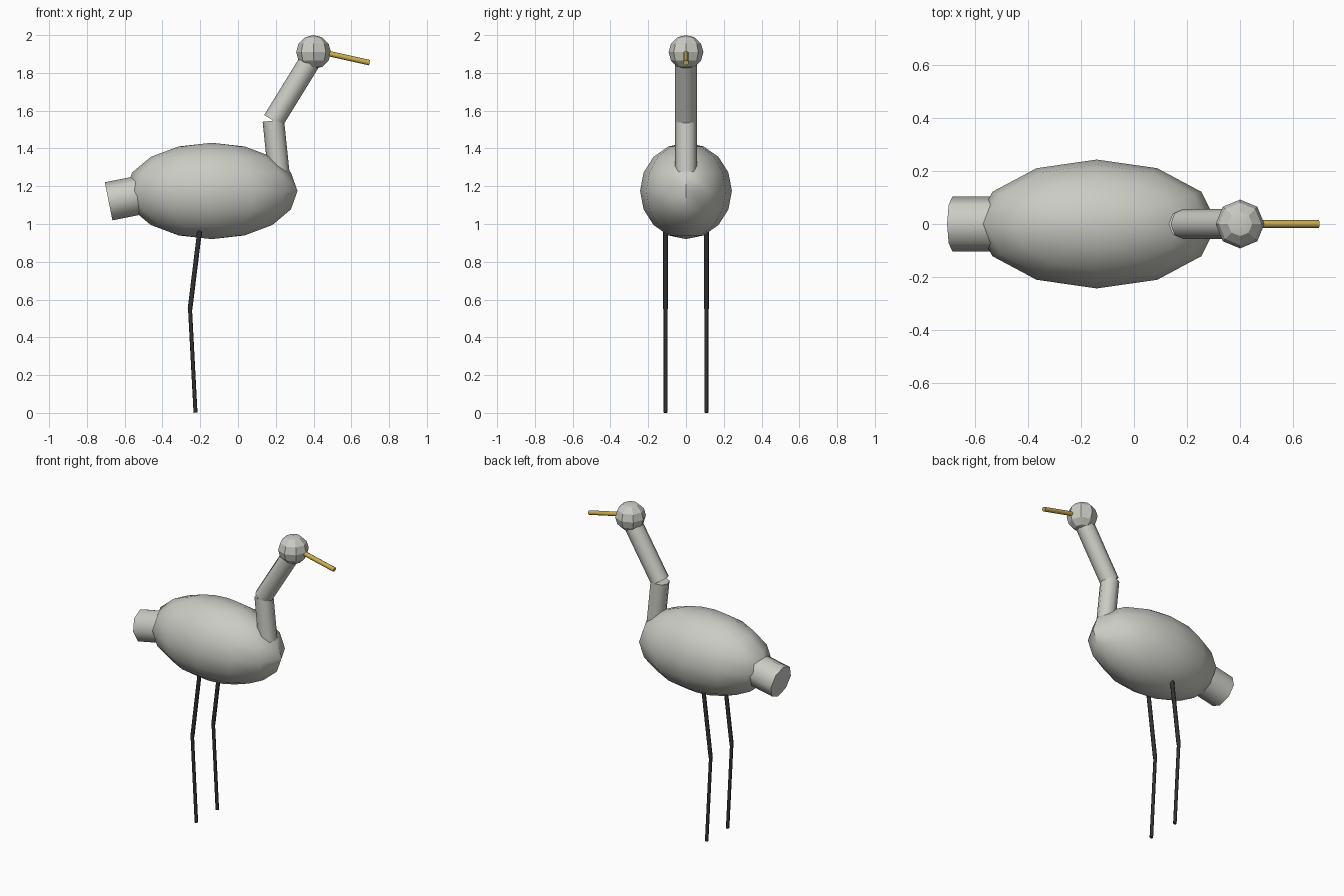
import bpy
import math
from mathutils import Vector

cube = bpy.data.objects.get("Cube")
if cube:
    bpy.data.objects.remove(cube, do_unlink=True)


def make_material(name, rgb, roughness=0.7):
    mat = bpy.data.materials.new(name)
    mat.use_nodes = True
    color = (*rgb, 1.0)
    mat.diffuse_color = color
    bsdf = mat.node_tree.nodes["Principled BSDF"]
    bsdf.inputs["Base Color"].default_value = color
    bsdf.inputs["Roughness"].default_value = roughness
    return mat


feather_grey = make_material("pale_grey", (0.60, 0.60, 0.56))
leg_black = make_material("charcoal", (0.03, 0.03, 0.033))
beak_gold = make_material("ochre_yellow", (0.60, 0.42, 0.08))


def finish(name, mat, angle):
    obj = bpy.context.object
    obj.name = name
    obj.data.name = name
    obj.data.materials.append(mat)
    bpy.ops.object.shade_smooth_by_angle(angle=math.radians(angle))
    return obj


def ball(name, center, size, segments, rings, mat, angle):
    """Low-poly ellipsoid with its poles up and down."""
    bpy.ops.mesh.primitive_uv_sphere_add(
        segments=segments, ring_count=rings, radius=1, location=center)
    bpy.context.object.scale = size
    bpy.ops.object.transform_apply(location=False, rotation=False, scale=True)
    return finish(name, mat, angle)


def rod(name, start, end, radius, mat, sides=8, angle=50):
    """Cylinder between two points that share the same y."""
    a, b = Vector(start), Vector(end)
    d = b - a
    bpy.ops.mesh.primitive_cylinder_add(
        vertices=sides, radius=radius, depth=d.length,
        location=(a + b) / 2, rotation=(0, math.atan2(d.x, d.z), 0))
    return finish(name, mat, angle)


# Body and tail
ball("body", (-0.14, 0, 1.175), (0.455, 0.243, 0.255), 12, 8, feather_grey, 38)
rod("tail", (-0.685, 0, 1.12), (-0.50, 0, 1.157), 0.103, feather_grey)

# Neck, bent at one joint
neck_joint = (0.187, 0, 1.547)
rod("lower_neck", (0.218, 0, 1.25), neck_joint, 0.057, feather_grey)
rod("upper_neck", neck_joint, (0.395, 0, 1.885), 0.057, feather_grey)

# Head and beak
ball("head", (0.40, 0, 1.91), (0.092, 0.092, 0.09), 8, 6, feather_grey, 28)
rod("beak", (0.40, 0, 1.92), (0.697, 0, 1.854), 0.0145, beak_gold)

# Pair of legs, each bent at the knee
for side, y in (("left", 0.108), ("right", -0.108)):
    knee = (-0.254, y, 0.55)
    rod(side + "_upper_leg", (-0.20, y, 0.99), knee, 0.0125, leg_black)
    rod(side + "_lower_leg", knee, (-0.225, y, 0.001), 0.0105, leg_black)
